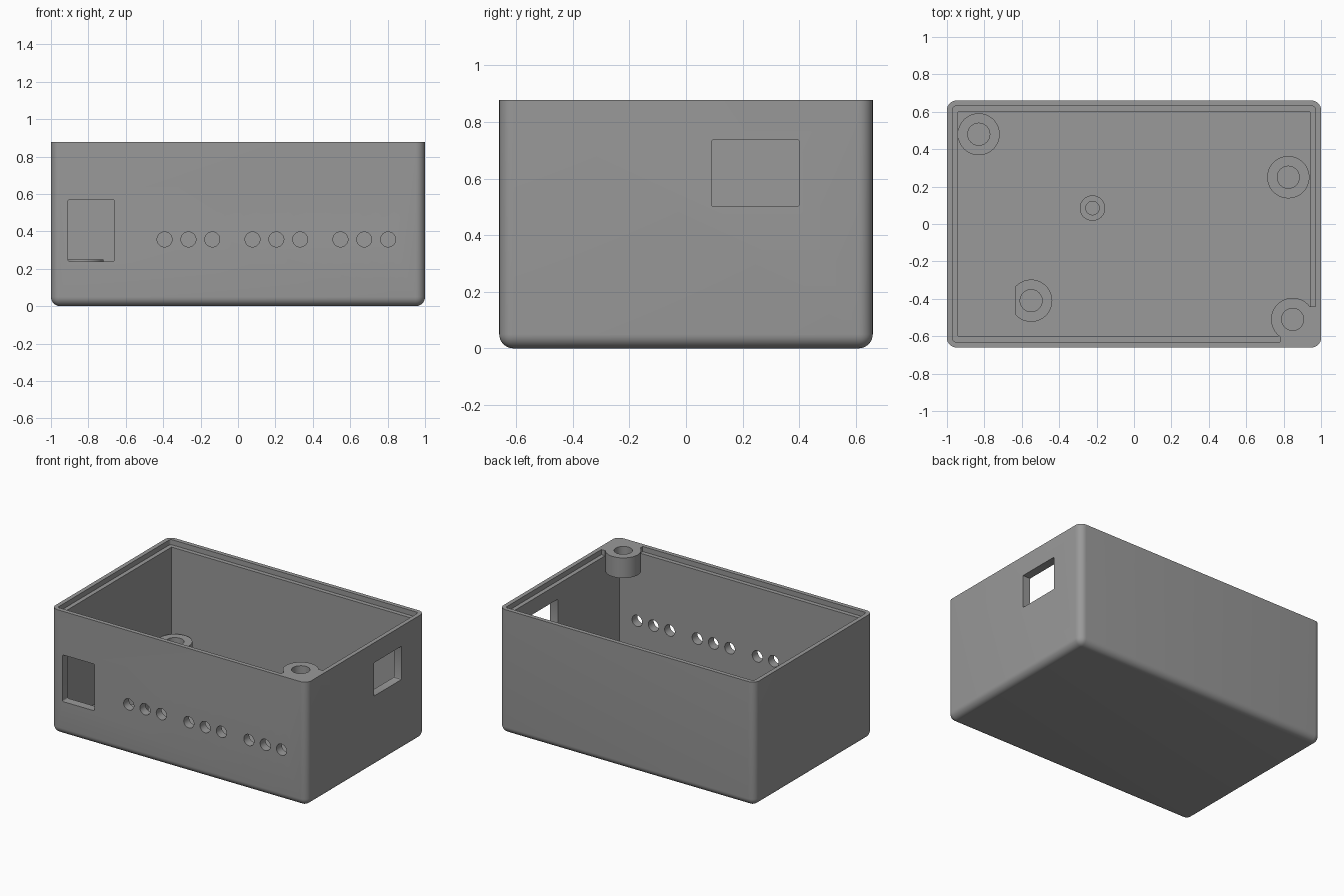
import bpy, bmesh, math

if "Cube" in bpy.data.objects:
    bpy.data.objects.remove(bpy.data.objects["Cube"])

TOP = 0.878     # rim height
FLOOR = 0.06    # floor thickness

grey = bpy.data.materials.new("mid grey plastic")
grey.diffuse_color = (0.32, 0.32, 0.32, 1)
grey.use_nodes = True
grey.node_tree.nodes["Principled BSDF"].inputs["Base Color"].default_value = grey.diffuse_color


def finish(name, bm):
    mesh = bpy.data.meshes.new(name)
    bm.to_mesh(mesh)
    bm.free()
    obj = bpy.data.objects.new(name, mesh)
    bpy.context.collection.objects.link(obj)
    mesh.materials.append(grey)
    return obj


def box(name, x, y, z, radius=0, pick=None, segments=3):
    """Box from (min, max) pairs; pick chooses the edges to round."""
    bm = bmesh.new()
    bmesh.ops.create_cube(bm, size=1)
    for v in bm.verts:
        v.co = [r[0] if c < 0 else r[1] for c, r in zip(v.co, (x, y, z))]
    if radius:
        edges = [e for e in bm.edges if pick(e)]
        bmesh.ops.bevel(bm, geom=edges, offset=radius, segments=segments,
                        profile=0.5, affect='EDGES', clamp_overlap=True)
    return finish(name, bm)


def cylinder(name, x, y, z, radius, sides=48):
    bm = bmesh.new()
    bmesh.ops.create_cone(bm, cap_ends=True, segments=sides, radius1=radius,
                          radius2=radius, depth=z[1] - z[0])
    bmesh.ops.translate(bm, verts=bm.verts, vec=(x, y, (z[0] + z[1]) / 2))
    return finish(name, bm)


def cut(target, *cutters):
    """Subtract each cutter from target, then remove it."""
    bpy.context.view_layer.objects.active = target
    for c in cutters:
        mod = target.modifiers.new("cut", 'BOOLEAN')
        mod.operation, mod.solver, mod.object = 'DIFFERENCE', 'EXACT', c
        bpy.ops.object.modifier_apply(modifier=mod.name)
        bpy.data.objects.remove(c)


def along(axis):
    """Edge test: edges running along one axis."""
    return lambda e: abs((e.verts[0].co - e.verts[1].co).normalized()[axis]) > 0.9


def smooth(obj):
    bpy.ops.object.select_all(action='DESELECT')
    obj.select_set(True)
    bpy.context.view_layer.objects.active = obj
    bpy.ops.object.shade_smooth_by_angle(angle=math.radians(30))


# Outer block: rounded sides and bottom, square top edge
case = box("case", (-1, 1), (-0.66, 0.66), (0, TOP), 0.05,
           lambda e: min(v.co.z for v in e.verts) < 0.01, 8)

# Hollow that leaves the corner screw boss standing in the front right corner
BX, BY, BR, BZ = 0.848, -0.51, 0.115, (0.735, 1.3)
hollow = box("hollow", (-0.94, 0.94), (-0.60, 0.60), (FLOOR, 1.1))
cut(hollow, cylinder("boss", BX, BY, BZ, BR),
    box("boss_corner", (BX, 1.1), (-0.8, BY), BZ))

# Lid step around the rim, stopped short at the boss
step = box("lid_step", (-0.97, 0.97), (-0.63, 0.63), (TOP - 0.036, 1.1),
           0.015, along(2))
cut(step, cylinder("boss", BX, BY, BZ, BR),
    box("front_stop", (0.78, 1.1), (-0.8, -0.595), BZ),
    box("side_stop", (0.935, 1.1), (-0.8, -0.44), BZ),
    box("boss_corner", (BX, 1.1), (-0.8, BY), BZ))
cut(case, hollow, step)

# Boss screw hole, front and right openings
cut(case, cylinder("screw_hole", BX, BY, (0.765, 1.1), 0.059),
    box("front_opening", (-0.91, -0.66), (-0.8, -0.5), (0.24, 0.57), 0.01, along(1)),
    box("right_opening", (0.85, 1.1), (0.09, 0.40), (0.502, 0.737), 0.007, along(0)))

# Three groups of three round holes in the front wall
for group in (-0.265, 0.205, 0.675):
    for i in (-1, 0, 1):
        hole = cylinder("light_hole", 0, 0, (-0.15, 0.15), 0.04, 32)
        hole.rotation_euler.x = math.pi / 2
        hole.location = (group + i * 0.1275, -0.65, 0.357)
        bpy.context.view_layer.update()
        cut(case, hole)
smooth(case)

# Standoffs on the floor: x, y, radius, hole radius
for name, x, y, r, h in (("back_left_standoff", -0.83, 0.48, 0.112, 0.059),
                         ("back_right_standoff", 0.825, 0.25, 0.113, 0.059),
                         ("front_left_standoff", -0.55, -0.41, 0.113, 0.059),
                         ("middle_standoff", -0.222, 0.085, 0.068, 0.036)):
    post = cylinder(name, x, y, (FLOOR - 0.02, 0.25), r)
    cut(post, cylinder("screw_hole", x, y, (FLOOR + 0.01, 0.4), h))
    if name.startswith("front"):    # flat side next to the front opening
        cut(post, box("flat", (-0.8, -0.635), (-0.6, -0.2), (0, 0.5)))
    smooth(post)
